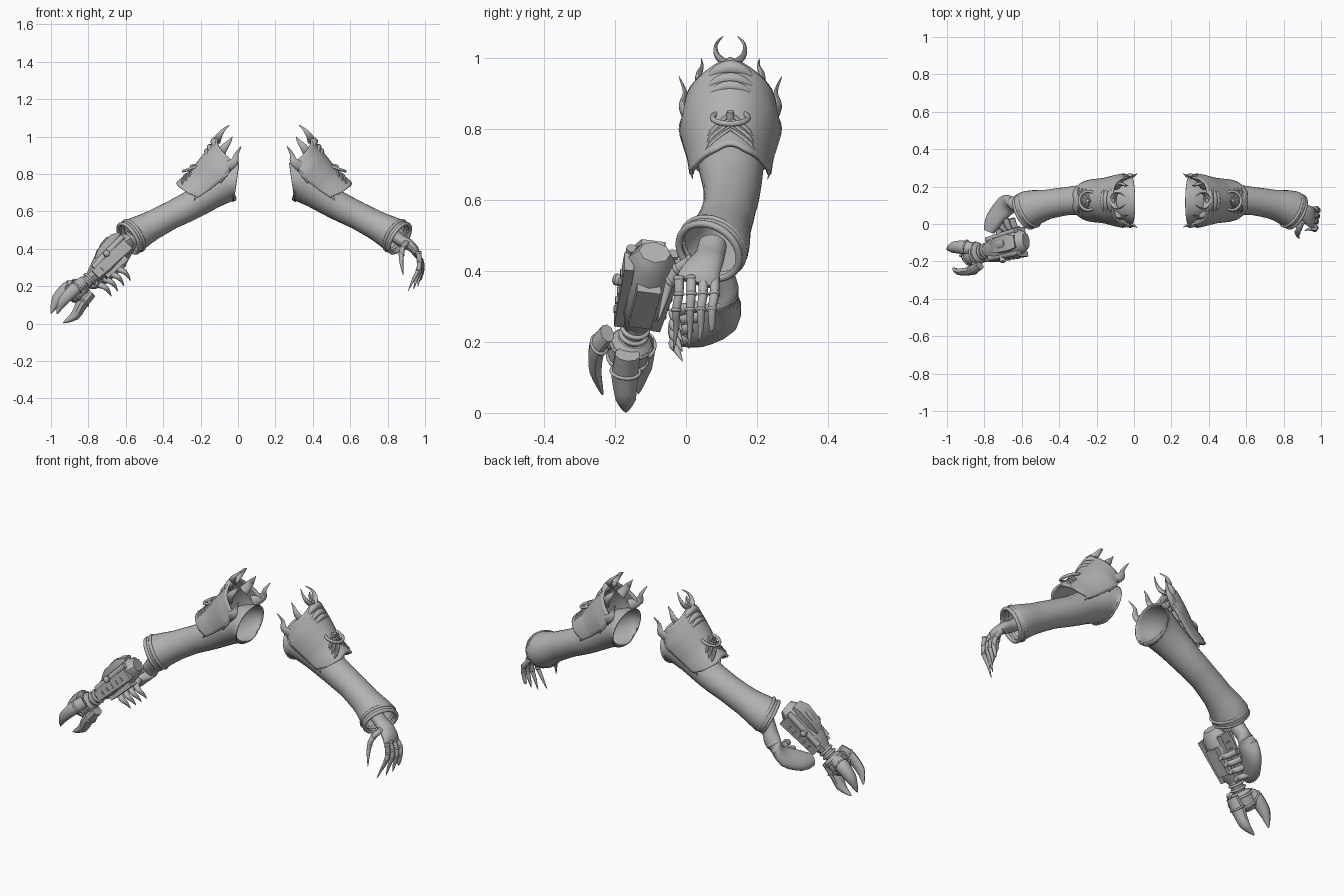
import bpy, bmesh, math
from mathutils import Vector as V

if "Cube" in bpy.data.objects:
    bpy.data.objects.remove(bpy.data.objects["Cube"])

steel = bpy.data.materials.new("grey_steel")
steel.diffuse_color = (0.45, 0.45, 0.45, 1)
steel.use_nodes = True
steel.node_tree.nodes["Principled BSDF"].inputs["Base Color"].default_value = steel.diffuse_color
CX = 0.28   # mirrored arm: x -> CX - x
YC = 0.125  # centre line of the shoulder


def finish(name, bm, both=False, thick=0):
    bmesh.ops.recalc_face_normals(bm, faces=bm.faces[:])
    for k in range(2 if both else 1):
        if k:
            for v in bm.verts:
                v.co.x = CX - v.co.x
            bmesh.ops.reverse_faces(bm, faces=bm.faces[:])
        me = bpy.data.meshes.new(name)
        bm.to_mesh(me)
        me.materials.append(steel)
        me.shade_smooth()
        me.set_sharp_from_angle(angle=math.radians(40))
        ob = bpy.data.objects.new(name + ("_left" if k else ""), me)
        bpy.context.collection.objects.link(ob)
        if thick:
            mod = ob.modifiers.new("shell", "SOLIDIFY")
            mod.thickness = thick
            mod.offset = 0
    bm.free()


def smooth_path(pts, rad, n):
    """Catmull-Rom resampling of path and radii."""
    P, R = [], []
    get = lambda L, i: L[max(0, min(len(L) - 1, i))]
    for i in range(len(pts) - 1):
        for k in range(n):
            t = k / n
            a, b, c, d = (get(pts, i + j) for j in (-1, 0, 1, 2))
            P.append(0.5 * (2 * b + (c - a) * t + (2 * a - 5 * b + 4 * c - d) * t * t
                            + (3 * b - a - 3 * c + d) * t ** 3))
            R.append([get(rad, i)[q] * (1 - t) + get(rad, i + 1)[q] * t for q in (0, 1)])
    return P + [pts[-1]], R + [rad[-1]]


def loft(name, pts, rad, sides=12, ref=(0, 1, 0), n=3, closed=False, cap=True, both=False, thick=0):
    """Elliptical tube; each radius is a number or (across, along ref)."""
    pts = [V(p) for p in pts]
    rad = [r if isinstance(r, (tuple, list)) else (r, r) for r in rad]
    if n > 1 and not closed:
        pts, rad = smooth_path(pts, rad, n)
    bm, rings, m = bmesh.new(), [], len(pts)
    for i, p in enumerate(pts):
        if closed:
            t = pts[(i + 1) % m] - pts[i - 1]
        else:
            t = pts[min(i + 1, m - 1)] - pts[max(i - 1, 0)]
        t.normalize()
        u = t.cross(V(ref)).normalized()
        w = u.cross(t)
        k, ph = (math.sqrt(2), math.pi / 4) if sides == 4 else (1, 0)
        rings.append([bm.verts.new(p + k * (u * rad[i][0] * math.cos(ph + 2 * math.pi * j / sides)
                                            + w * rad[i][1] * math.sin(ph + 2 * math.pi * j / sides)))
                      for j in range(sides)])
    for i in range(m if closed else m - 1):
        a, b = rings[i], rings[(i + 1) % m]
        for j in range(sides):
            bm.faces.new((a[j], a[(j + 1) % sides], b[(j + 1) % sides], b[j]))
    if cap and not closed:
        bm.faces.new(rings[0])
        bm.faces.new(rings[-1])
    finish(name, bm, both, thick)


def ring(name, c, normal, R, r, both=False, Ry=None):
    nrm = V(normal).normalized()
    u = V((0, 1, 0)) - nrm * nrm.y
    u.normalize()
    w = nrm.cross(u)
    pts = [V(c) + u * (Ry or R) * math.cos(t * math.pi / 18) + w * R * math.sin(t * math.pi / 18)
           for t in range(36)]
    loft(name, pts, [r] * 36, 10, nrm, closed=True, both=both)


# Sleeves, open at both ends, wrist end turned towards the front
loft("sleeve",
     [(-.01, .125, .755), (-.045, .125, .752), (-.14, .127, .70), (-.25, .13, .633),
      (-.36, .122, .578), (-.46, .105, .525), (-.525, .09, .49), (-.56, .079, .47), (-.583, .068, .457)],
     [(.106, .125), (.094, .112), (.083, .09), (.075, .078), (.071, .072), (.075, .076),
      (.085, .09), (.092, .098), (.09, .096)],
     28, cap=False, both=True, thick=.006)
# Cuff bands
for c, R, r in [((-.584, .065, .456), .088, .01), ((-.56, .076, .47), .091, .009)]:
    ring("cuff_band", c, (-.76, -.4, -.47), R, r, True, R + .005)


# Shoulder plate: saddle surface, s from lower edge to collar, a across the arm
TOP = [(-.335, .745), (-.255, .81), (-.175, .91), (-.105, 1.0)]
SIDE = [(-.225, .665), (-.15, .715), (-.06, .785), (-.025, .86)]
HALF = [.108, .116, .138, .122]


def shell(s, a, lift=0):
    f = max(0, min(2.999, s * 3))
    i, t = int(f), f - int(f)
    mix = lambda L: V(L[i] if isinstance(L[i], tuple) else (L[i], 0)).lerp(
        V(L[i + 1] if isinstance(L[i + 1], tuple) else (L[i + 1], 0)), t)
    top, side, hw = mix(TOP), mix(SIDE), mix(HALF)[0] + lift
    c = math.cos(a) ** (1.15 - .25 * max(0, min(1, s))) if abs(a) < 1.57 else 0
    p = side.lerp(top, c)
    return V((p.x - lift * c * .8, YC + hw * math.sin(a), p.y + lift * c * .6))


bm = bmesh.new()
NS, NA = 18, 28
grid = []
for i in range(NS + 1):
    row = []
    for j in range(NA + 1):
        a = -1.57 + 3.14 * j / NA
        s = i / NS
        s += .05 * math.cos(4 * a) * (1 - s) ** 3 - .08 * abs(math.sin(2 * a)) * s ** 4
        row.append(bm.verts.new(shell(s, a)))
    grid.append(row)
for i in range(NS):
    for j in range(NA):
        bm.faces.new((grid[i][j], grid[i][j + 1], grid[i + 1][j + 1], grid[i + 1][j]))
finish("shoulder_plate", bm, True, .012)

# Raised chevrons and lens shapes on the plate
for k in range(3):
    s0 = .06 + .09 * k
    loft("plate_chevron", [shell(s0 + .2 * (1 - abs(q) / 4), q * (.17 - .01 * k), .003) for q in range(-4, 5)],
         [.003] + [.009] * 7 + [.003], 8, (0, 0, 1), 1, both=True)
for s0, w, r in [(.66, .13, .016), (.74, .14, .018), (.85, .14, .022)]:
    loft("plate_lens", [shell(s0 + .05 * (1 - (q / 4) ** 2), q * w, 0) for q in range(-4, 5)],
         [(r * (1 - (q / 4.3) ** 2), r * (1 - (q / 4.3) ** 2)) for q in range(-4, 5)], 10, (0, 0, 1), 1, both=True)
ring("plate_ring", (-.245, YC, .832), (-.04, 0, .11), .05, .008, True)
loft("ring_stud", [(-.235, YC, .82), (-.25, YC, .85)], [.014, .01], 10, n=1, both=True)

# Curved flat horns around the collar, paired front and back
HORNS = [
    ([(-.115, .0, .975), (-.10, .036, 1.005), (-.075, .04, 1.038), (-.045, .02, 1.062)], .024),
    ([(-.10, .07, .90), (-.07, .09, .945), (-.045, .08, .975), (-.03, .082, 1.0)], .028),
    ([(-.07, .115, .83), (-.02, .135, .865), (-.008, .128, .905), (.018, .146, .95)], .032),
    ([(-.10, .125, .76), (-.06, .142, .80), (-.04, .138, .83)], .014),
    ([(-.19, .105, .71), (-.225, .11, .68), (-.235, .105, .658)], .016),
]
for sy in (-1, 1):
    for path, r in HORNS:
        m = len(path)
        loft("collar_horn", [(x, YC + sy * y, z) for x, y, z in path],
             [(r * (1 - i / (m - .9)), r * .5 * (1 - i / (m - .9))) for i in range(m)], 10, both=True)

# Free clawed hand
loft("hand", [(.83, .075, .475), (.87, .068, .445), (.91, .058, .425), (.943, .04, .395), (.956, .03, .365)],
     [(.035, .04), (.032, .042), (.03, .048), (.024, .056), (.014, .058)], 16)


def finger(name, pts, r):
    loft(name, pts, [r, r * .95, r * .85, r * .6, .001], 10)
    for p, k in zip(pts[:3], (1.25, 1.2, 1.05)):
        ring(name + "_joint", p, V(pts[1]) - V(pts[0]), r * .7, r * .35 * k)


for i, (yk, yt, xt, zt) in enumerate([(-.02, -.035, .91, .175), (.015, .008, .938, .18),
                                      (.048, .036, .962, .20), (.08, .066, .975, .23)]):
    ym = (yk + yt) / 2
    dx = (xt - .975) * .3
    xk = .965 - .007 * i
    finger("finger", [(xk, yk, .38), (.978 + dx * .4, yk, .335), (.985 + dx, ym, .29),
                      (.975 + dx * 1.8, ym, .24), (xt, yt, zt)], .0145)
finger("thumb", [(.90, .015, .43), (.882, -.025, .405), (.874, -.045, .37), (.874, -.06, .32), (.885, -.08, .255)], .016)

# Gripping hand wrapped under the weapon
loft("grip_hand", [(-.555, .08, .475), (-.60, .095, .395), (-.64, .112, .33), (-.695, .09, .265), (-.75, .02, .23), (-.775, -.04, .22)],
     [.042, .04, (.036, .046), (.034, .062), (.032, .058), (.025, .035)], 16, (.6, 0, .6))
for i in range(4):
    x, z = -.755 + .034 * i, .215 + .028 * i
    loft("grip_finger", [(x, .03, z), (x + .015, -.015, z - .008), (x + .042, -.035, z - .02),
                         (x + .062, -.025, z - .04), (x + .078, -.01, z - .07)],
         [.017, .017, .015, .010, .001], 10, (0, 0, 1))

# Weapon frame: a along barrel, u across, v above
O, D = V((-.605, -.095, .425)), V((-.66, -.17, -.66)).normalized()
UP = V((-.7, 0, .7))
UP = (UP - D * UP.dot(D)).normalized()
SD = D.cross(UP)


def G(a, u=0, v=0):
    return O + D * a + SD * u + UP * v


def part(name, stations, sides=4):
    """Stations: (a, u, v, half height, half width)."""
    loft(name, [G(*s[:3]) for s in stations], [s[3:] for s in stations], sides, SD, 1)


part("weapon_body", [(-.04, 0, 0, .035, .045), (.0, 0, .008, .062, .068), (.17, 0, .003, .062, .068), (.23, 0, 0, .045, .052), (.265, 0, 0, .03, .036)], 8)
part("top_block", [(-.01, 0, .05, .02, .034), (.03, 0, .066, .024, .044), (.12, 0, .062, .022, .04), (.17, 0, .05, .012, .026)])
part("top_inset", [(.04, 0, .09, .005, .012), (.06, 0, .09, .006, .02), (.09, 0, .087, .006, .02), (.11, 0, .083, .005, .012)], 10)
part("under_block", [(.05, 0, -.05, .022, .034), (.2, 0, -.045, .02, .032)])
for s in (-1, 1):
    part("side_rail", [(.0, s * .066, -.01, .034, .014), (.24, s * .052, -.005, .026, .014)])
    part("side_pipe", [(-.01, s * .06, .035, .016, .016), (.22, s * .05, .03, .016, .016)], 12)
    for k in range(5):
        part("rail_rib", [(.045 + .036 * k, s * (.074 - .002 * k), -.01, .012, .009),
                          (.053 + .036 * k, s * (.074 - .002 * k), -.01, .012, .009)])
    loft("side_knob", [G(.12, s * .05, .03), G(.12, s * .085, .035), G(.12, s * .092, .036)], [.017, .017, .008], 14, D, 1)
part("neck", [(.23, 0, 0, .034, .034), (.34, 0, 0, .032, .032)], 16)
for a in (.27, .295):
    ring("neck_ring", G(a), D, .036, .007)
part("barrel", [(.31, 0, 0, .038, .042), (.325, 0, 0, .055, .058), (.40, 0, .005, .055, .058), (.42, 0, .005, .035, .04)], 12)
for a in (.335, .39):
    ring("barrel_band", G(a, 0, .003), D, .056, .006)

# Three jaw claws with knuckle plates
JAWS = [
    ([(-.865, -.135, .20), (-.91, -.125, .185), (-.965, -.125, .13), (-1.0, -.135, .055)], .04, .04),
    ([(-.825, -.222, .225), (-.872, -.25, .185), (-.935, -.255, .12), (-.968, -.235, .052)], .034, .024),
    ([(-.785, -.165, .165), (-.835, -.172, .105), (-.872, -.17, .042), (-.935, -.17, .004)], .032, .04),
]
hub = G(.36)
for path, h, w in JAWS:
    loft("jaw_claw", path, [(h * .9, w * .9), (h, w), (h * .8, w * .75), (.003, .003)], 10)
    b = V(path[0]).lerp(V(path[1]), .4)
    loft("jaw_hinge", [hub, b], [.024, .02], 12, (.3, .2, .9), 1)
    ring("jaw_band", V(path[0]).lerp(V(path[1]), .8), V(path[1]) - V(path[0]), h, .005, Ry=w)
